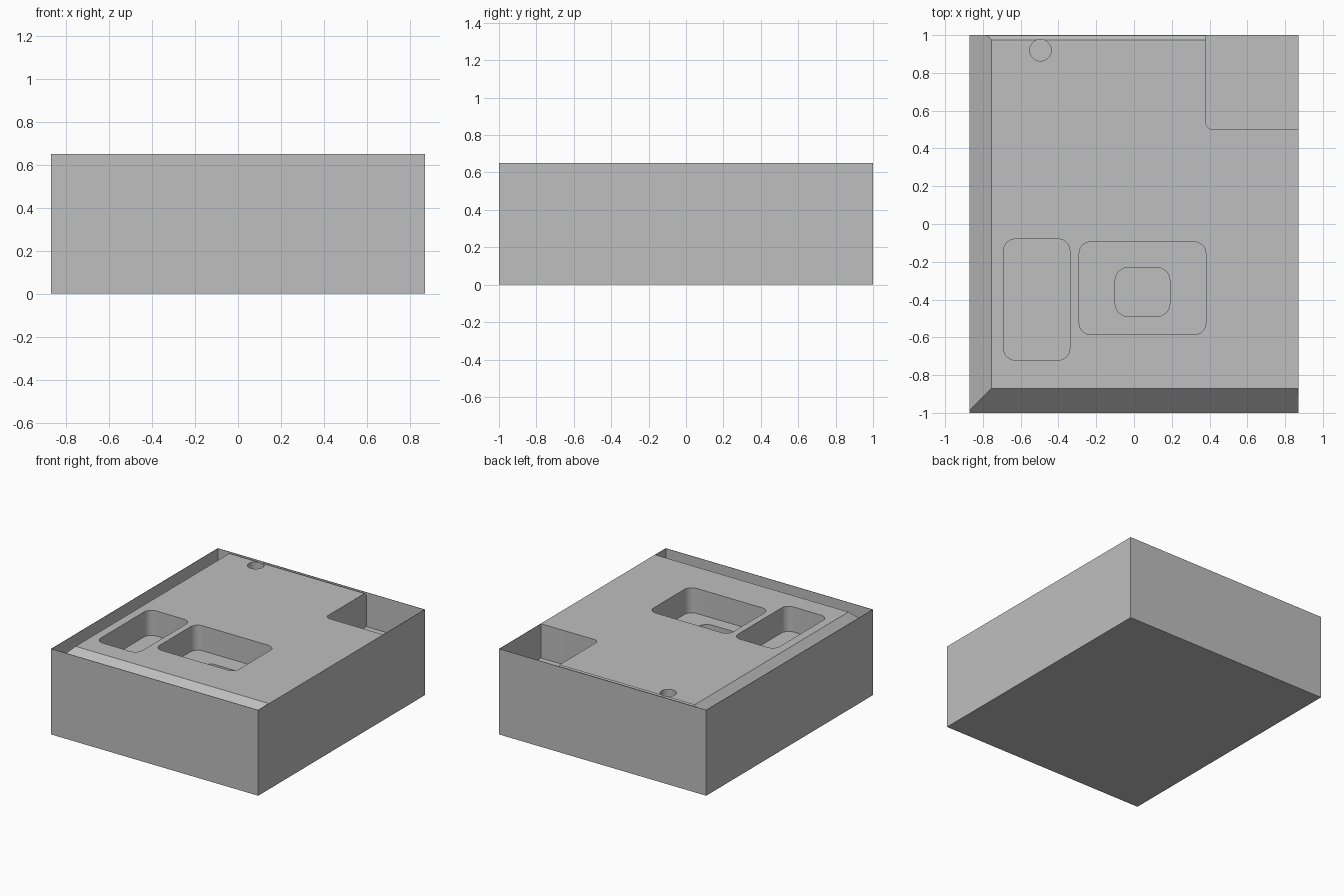
import bpy, bmesh
from math import cos, sin, pi

W, L, H = 0.87, 1.0, 0.65    # half width, half length, height
SKIN = 0.003                 # paper-thin outer walls
IX, IY = W - SKIN, L - SKIN  # inside of the walls
ABOVE = H + 0.05             # cutters reach past the top

old = bpy.data.objects.get("Cube")
if old:
    bpy.data.objects.remove(old, do_unlink=True)

grey = bpy.data.materials.new("plain_grey")
grey.use_nodes = True
colour = (0.52, 0.52, 0.52, 1)
grey.diffuse_color = colour
grey.node_tree.nodes["Principled BSDF"].inputs["Base Color"].default_value = colour


def extrude(name, ring, offset):
    """Solid made by sweeping a closed ring of 3D points along an offset."""
    bm = bmesh.new()
    base = bm.faces.new([bm.verts.new(p) for p in ring])
    swept = bmesh.ops.extrude_face_region(bm, geom=[base])["geom"]
    verts = [g for g in swept if isinstance(g, bmesh.types.BMVert)]
    bmesh.ops.translate(bm, verts=verts, vec=offset)
    bmesh.ops.recalc_face_normals(bm, faces=bm.faces)
    mesh = bpy.data.meshes.new(name)
    bm.to_mesh(mesh)
    bm.free()
    mesh.materials.append(grey)
    obj = bpy.data.objects.new(name, mesh)
    bpy.context.collection.objects.link(obj)
    return obj


def rounded(x0, x1, y0, y1, radii, z, steps=8):
    """Rectangle with a radius per corner, counter-clockwise from lower left."""
    ring = []
    corners = [(x0, y0, 1, 1), (x1, y0, -1, 1), (x1, y1, -1, -1), (x0, y1, 1, -1)]
    for i, ((x, y, sx, sy), r) in enumerate(zip(corners, radii)):
        if r == 0:
            ring.append((x, y, z))
            continue
        for k in range(steps + 1):
            a = pi + (i + k / steps) * pi / 2
            ring.append((x + sx * r + r * cos(a), y + sy * r + r * sin(a), z))
    return ring


def pocket(name, x0, x1, y0, y1, radii, floor):
    return extrude(name, rounded(x0, x1, y0, y1, radii, floor), (0, 0, ABOVE - floor))


def bevel_section(edge, wall):
    """45 degree wedge section from the top edge down to the outer wall."""
    out = 1 if wall > edge else -1
    return [(wall, H - abs(wall - edge)), (edge - out * (ABOVE - H), ABOVE), (wall, ABOVE)]


# Main block
block = extrude("mould_block", rounded(-W, W, -L, L, [0] * 4, 0), (0, 0, H))

# Sloped borders on the left, front and back of the top
cutters = [
    extrude("side_slope", [(x, -IY, z) for x, z in bevel_section(-0.755, -IX)], (0, 2 * IY, 0)),
    extrude("front_slope", [(-IX, y, z) for y, z in bevel_section(-0.87, -IY)], (2 * IX, 0, 0)),
    extrude("back_slope", [(-IX, y, z) for y, z in bevel_section(0.975, IY)], (IX + 0.6, 0, 0)),
]

# Pockets, corner recess and round hole
FLOOR = H - 0.19
cutters += [
    pocket("narrow_pocket", -0.69, -0.34, -0.72, -0.08, [0.06] * 4, FLOOR),
    pocket("wide_pocket", -0.29, 0.38, -0.585, -0.095, [0.06] * 4, FLOOR),
    pocket("inner_pocket", -0.10, 0.19, -0.49, -0.23, [0.07] * 4, FLOOR - 0.13),
    pocket("corner_recess", 0.38, IX, 0.5, IY, [0.04, 0, 0, 0], H - 0.26),
    extrude("round_hole", [(-0.495 + 0.057 * cos(k * pi / 16), 0.92 + 0.057 * sin(k * pi / 16), H - 0.2)
                           for k in range(32)], (0, 0, ABOVE - H + 0.2)),
]

# Cut everything out of the block
bpy.ops.object.select_all(action="DESELECT")
bpy.context.view_layer.objects.active = block
block.select_set(True)
for cutter in cutters:
    cutter.hide_render = True
    mod = block.modifiers.new(cutter.name, "BOOLEAN")
    mod.operation = "DIFFERENCE"
    mod.solver = "EXACT"
    mod.object = cutter
    bpy.ops.object.modifier_apply(modifier=mod.name)
    bpy.data.objects.remove(cutter, do_unlink=True)

bpy.ops.object.shade_smooth_by_angle()
